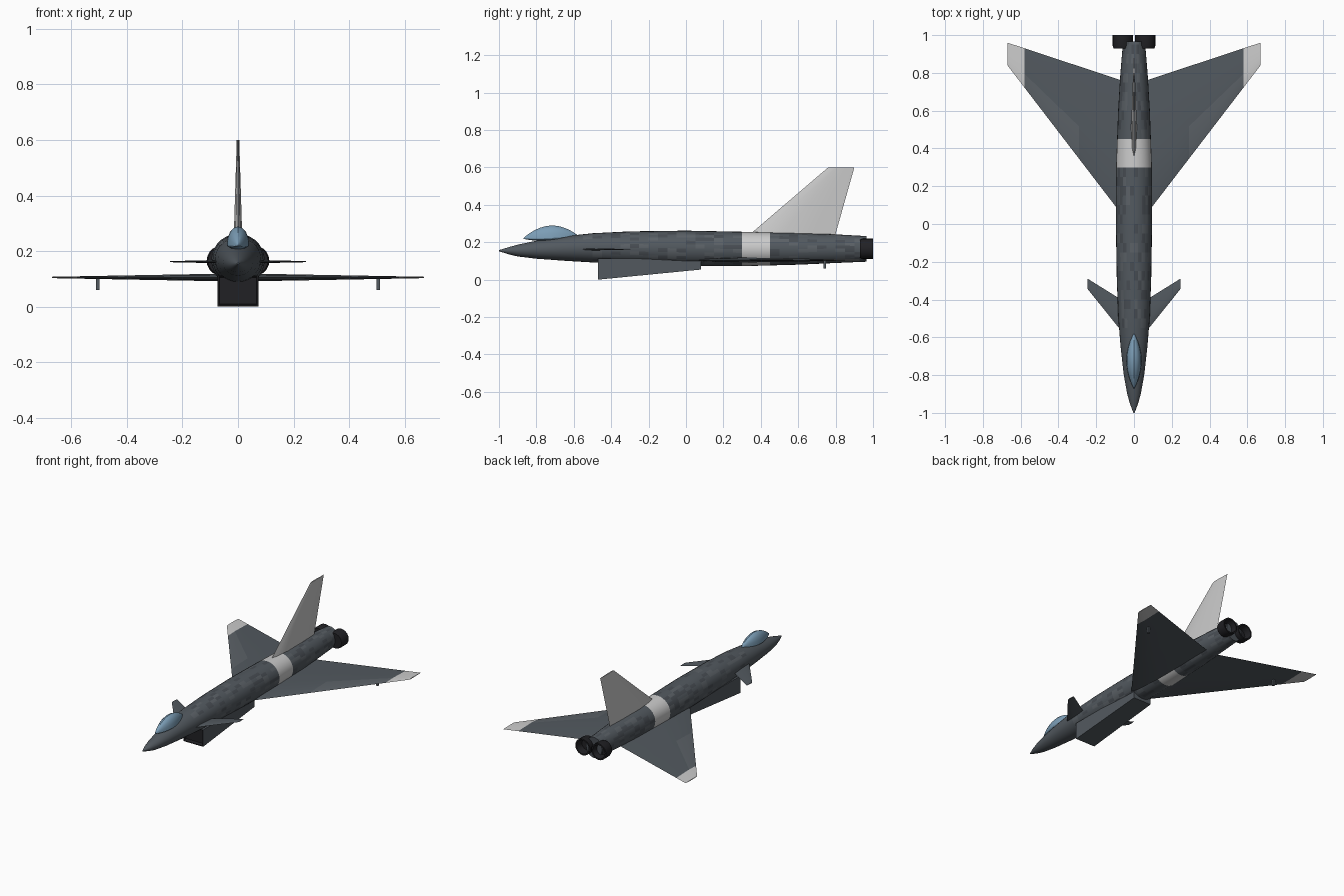
import bpy, bmesh, math, random
from mathutils import Vector

if "Cube" in bpy.data.objects:
    bpy.data.objects.remove(bpy.data.objects["Cube"])

random.seed(4)


def material(name, r, g, b):
    m = bpy.data.materials.new(name)
    m.diffuse_color = (r, g, b, 1)
    m.use_nodes = True
    m.node_tree.nodes["Principled BSDF"].inputs["Base Color"].default_value = m.diffuse_color
    return m


GREY = material("dark_grey", 0.085, 0.10, 0.115)
MID = material("mid_grey", 0.105, 0.12, 0.135)
DEEP = material("deep_grey", 0.065, 0.075, 0.088)
PALE = material("pale_grey", 0.56, 0.56, 0.56)
BLACK = material("black", 0.015, 0.015, 0.018)
GLASS = material("glass", 0.20, 0.34, 0.47)


def loft(name, rings, mats, pick=None, cap=(0, 0), mirror=False, angle=30):
    """Skin closed rings; pick(ring, segment) gives the material slot."""
    bm = bmesh.new()
    loops = [[bm.verts.new(p) for p in r] for r in rings]
    n = len(rings[0])
    for i, (a, b) in enumerate(zip(loops, loops[1:])):
        for j in range(n):
            k = (j + 1) % n
            f = bm.faces.new((a[j], a[k], b[k], b[j]))
            f.material_index = pick(i, j) if pick else 0
    for lp, slot in ((loops[0], cap[0]), (loops[-1], cap[1])):
        if slot is not None:
            bm.faces.new(lp).material_index = slot
    bmesh.ops.recalc_face_normals(bm, faces=bm.faces)
    me = bpy.data.meshes.new(name)
    bm.to_mesh(me)
    bm.free()
    ob = bpy.data.objects.new(name, me)
    bpy.context.collection.objects.link(ob)
    for m in mats:
        me.materials.append(m)
    if mirror:
        ob.modifiers.new("mirror", 'MIRROR')
    bpy.ops.object.select_all(action='DESELECT')
    ob.select_set(True)
    bpy.context.view_layer.objects.active = ob
    bpy.ops.object.shade_smooth_by_angle(angle=math.radians(angle))
    return ob


def interp(table, y):
    for a, b in zip(table, table[1:]):
        if y <= b[0] + 1e-6:
            t = (y - a[0]) / (b[0] - a[0])
            return [p + (q - p) * t for p, q in zip(a, b)]
    return table[-1]


def foil(le, te, thick, axis):
    """Thin aerofoil ring between leading and trailing edge points."""
    le, te, axis = Vector(le), Vector(te), Vector(axis)
    upper = [(0.1, 0.6), (0.35, 1), (0.7, 0.6)]
    pts = [le] + [le.lerp(te, u) + axis * h * thick / 2 for u, h in upper] + [te]
    return pts + [le.lerp(te, u) - axis * h * thick / 2 for u, h in reversed(upper)]


# Fuselage: y, half width, top z, bottom z
body = [(-1.0, 0.003, 0.158, 0.152), (-0.95, 0.022, 0.173, 0.136),
        (-0.9, 0.036, 0.187, 0.124), (-0.8, 0.054, 0.208, 0.112),
        (-0.65, 0.071, 0.232, 0.101), (-0.5, 0.083, 0.248, 0.092),
        (-0.3, 0.091, 0.258, 0.082), (0.0, 0.096, 0.262, 0.072),
        (0.3, 0.095, 0.256, 0.072), (0.6, 0.084, 0.249, 0.08),
        (0.8, 0.072, 0.242, 0.089), (0.965, 0.058, 0.233, 0.096)]
SEG = 28
ys = [-1.0 + 0.05 * i for i in range(40)] + [0.965]
rings = []
for y in ys:
    _, w, top, bot = interp(body, y)
    rings.append([(w * math.cos(2 * math.pi * j / SEG), y,
                   (top + bot) / 2 + (top - bot) / 2 * math.sin(2 * math.pi * j / SEG))
                  for j in range(SEG)])


def camo(i, j):
    y = ys[i]
    if 0.29 < y < 0.44:
        return 3
    if y < -0.55:
        return 0
    return random.choice((0, 0, 0, 1, 2))


loft("fuselage", rings, [GREY, MID, DEEP, PALE], camo, cap=(0, 2))

# Canopy
rings = []
for i in range(17):
    t = i / 16
    s = max(math.sin(math.pi * t), 0.02) ** 0.8
    y, z0 = -0.87 + 0.29 * t, 0.219 + 0.016 * t * t
    ring = []
    for j in range(16):
        a = 2 * math.pi * j / 16
        h = 0.066 if math.sin(a) > 0 else 0.016
        ring.append((0.04 * s * math.cos(a), y, z0 + h * s * math.sin(a)))
    rings.append(ring)
loft("canopy", rings, [GLASS])

# Main wings with pale tips
rings = []
for x in (0.03, 0.095, 0.29, 0.58, 0.67):
    t = (x - 0.095) / 0.575
    rings.append(foil((x, 0.09 + 0.75 * t, 0.105), (x, 0.77 + 0.19 * t, 0.105),
                      0.026 - 0.021 * t, (0, 0, 1)))
loft("wing", rings, [GREY, MID, PALE],
     lambda i, j: 2 if i == 3 else (1 if j in (0, 1) and i > 1 else 0),
     cap=(0, 2), mirror=True)

# Canards
loft("canard", [foil((0.06, -0.575, 0.162), (0.06, -0.405, 0.162), 0.012, (0, 0, 1)),
                foil((0.245, -0.345, 0.162), (0.245, -0.29, 0.162), 0.004, (0, 0, 1))],
     [GREY], mirror=True)

# Tail fin
loft("tail_fin", [foil((0, 0.325, 0.228), (0, 0.795, 0.228), 0.032, (1, 0, 0)),
                  foil((0, 0.76, 0.6), (0, 0.90, 0.6), 0.009, (1, 0, 0))], [PALE])


# Belly intake with dark mouth
def box_ring(y, w, lo, hi):
    return [(-w, y, lo), (w, y, lo), (w, y, hi), (-w, y, hi)]


loft("belly_intake", [box_ring(-0.45, 0.066, 0.01, 0.105),
                      box_ring(-0.47, 0.068, 0.005, 0.108),
                      box_ring(-0.47, 0.073, 0.0, 0.112),
                      box_ring(0.08, 0.066, 0.054, 0.112)],
     [GREY, BLACK], lambda i, j: 1 if i < 2 else 0, cap=(1, 0))

# Twin nozzles, hollow at the back
profile = [(0.93, 0.049), (0.945, 0.054), (1.0, 0.054), (1.0, 0.045), (0.955, 0.036)]
rings = [[(0.059 + r * math.cos(2 * math.pi * j / 20), y,
           0.165 + r * math.sin(2 * math.pi * j / 20)) for j in range(20)]
         for y, r in profile]
loft("engine_nozzle", rings, [BLACK], mirror=True)

# Small pylons beneath the wings
loft("wing_pylon", [[(0.505 + sx * 0.007, 0.742 + sy * 0.007, z)
                     for sx, sy in ((-1, -1), (1, -1), (1, 1), (-1, 1))]
                    for z in (0.06, 0.103)], [GREY], mirror=True)
